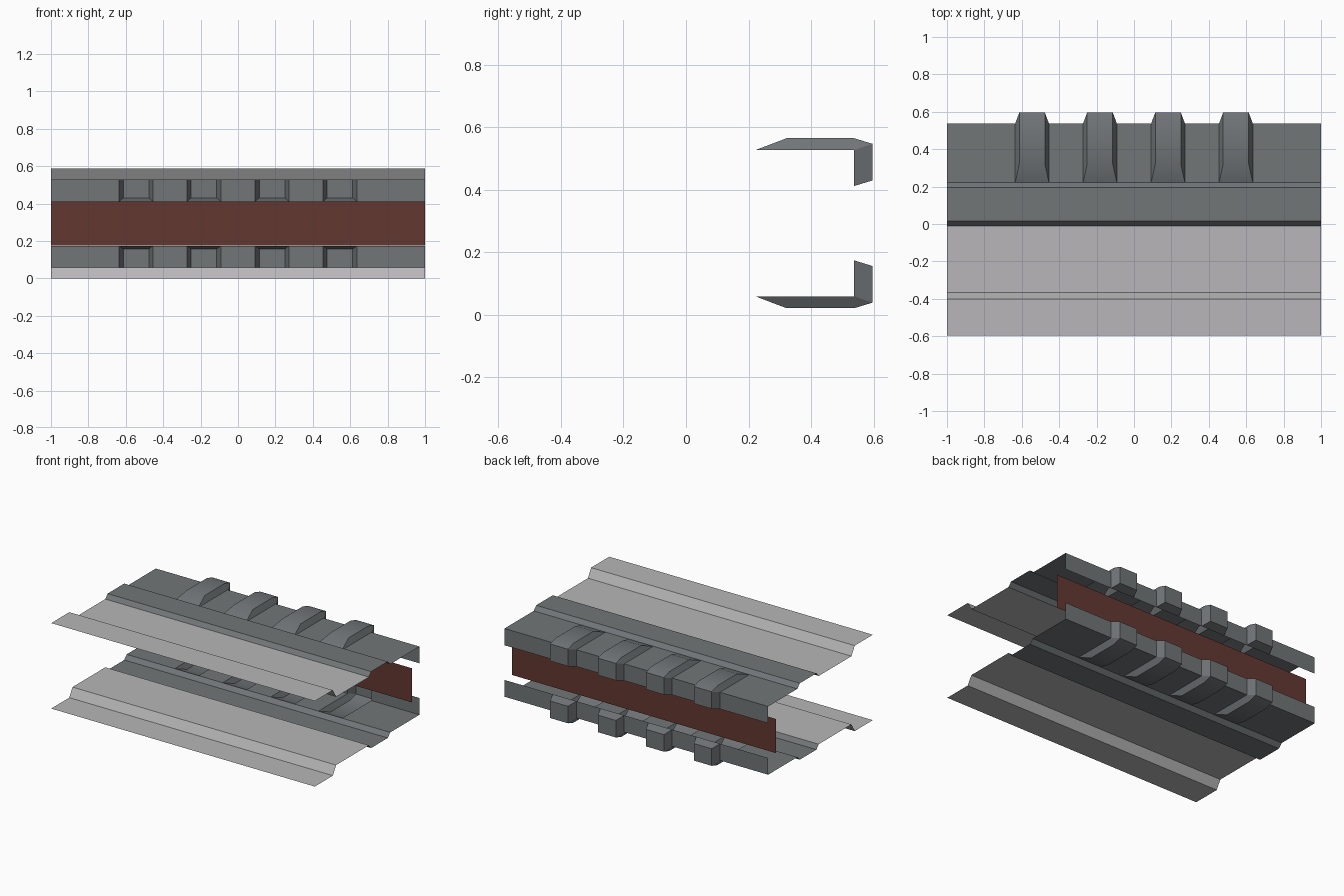
import bpy, bmesh

if "Cube" in bpy.data.objects:
    bpy.data.objects.remove(bpy.data.objects["Cube"])

MID = 0.293          # height of the horizontal mirror plane
RIBS = (-0.545, -0.182, 0.182, 0.545)
HW, HW_TOP = 0.09, 0.068   # rib half widths at base and crest


def material(name, rgb):
    m = bpy.data.materials.new(name)
    m.diffuse_color = (*rgb, 1)
    m.use_nodes = True
    m.node_tree.nodes["Principled BSDF"].inputs["Base Color"].default_value = m.diffuse_color
    return m


dark = material("dark grey metal", (0.165, 0.18, 0.187))
light = material("light grey metal", (0.48, 0.47, 0.48))
brown = material("rust brown", (0.127, 0.039, 0.031))


def quad(bm, pts):
    bm.faces.new([bm.verts.new((x, y, z - MID)) for x, y, z in pts])


def strip(bm, profile, x0, x1):
    """Extrude a (y, z) profile along x."""
    for (ya, za), (yb, zb) in zip(profile, profile[1:]):
        quad(bm, [(x0, ya, za), (x1, ya, za), (x1, yb, zb), (x0, yb, zb)])


def finish(bm, name, mat, mirror=True):
    bmesh.ops.remove_doubles(bm, verts=bm.verts, dist=0.0005)
    me = bpy.data.meshes.new(name)
    bm.to_mesh(me)
    bm.free()
    me.materials.append(mat)
    ob = bpy.data.objects.new(name, me)
    ob.location.z = MID
    bpy.context.collection.objects.link(ob)
    if mirror:       # upper sheet is repeated as the lower sheet
        mod = ob.modifiers.new("mirror", 'MIRROR')
        mod.use_axis = (False, False, True)
        mod.use_mirror_merge = False
    return ob


# Light front flanges with a stepped lip
bm = bmesh.new()
strip(bm, [(-0.596, 0.586), (-0.4, 0.586), (-0.365, 0.527), (-0.01, 0.527)], -1, 1)
finish(bm, "front_flange", light)

# Dark channel: raised band, then flat and rear lip with openings for the ribs
bm = bmesh.new()
strip(bm, [(-0.01, 0.527), (0.015, 0.555), (0.195, 0.555), (0.222, 0.527)], -1, 1)
edges = [-1] + [c + s for c in RIBS for s in (-HW, HW)] + [1]
for x0, x1 in zip(edges[::2], edges[1::2]):
    strip(bm, [(0.222, 0.527), (0.538, 0.527), (0.538, 0.412)], x0, x1)
finish(bm, "rear_channel", dark)

# Hollow embossed ribs wrapping over the rear corner: (y, z, half width)
bm = bmesh.new()
crest = [(0.222, 0.527, HW), (0.322, 0.565, HW_TOP), (0.538, 0.565, HW_TOP),
         (0.597, 0.547, HW_TOP), (0.597, 0.43, HW_TOP), (0.538, 0.412, HW)]
corner = (0.538, 0.527, HW)
p0, p1, p2, p3, p4, p5 = crest
for c in RIBS:
    for (ya, za, wa), (yb, zb, wb) in zip(crest, crest[1:]):
        quad(bm, [(c - wa, ya, za), (c + wa, ya, za), (c + wb, yb, zb), (c - wb, yb, zb)])
    for side in ((p0, corner, p2, p1), (corner, p3, p2), (corner, p5, p4, p3)):
        quad(bm, [(c + w, y, z) for y, z, w in side])
        quad(bm, [(c - w, y, z) for y, z, w in reversed(side)])
ribs = finish(bm, "ribs", dark)
bpy.context.view_layer.objects.active = ribs
ribs.select_set(True)
bpy.ops.object.shade_smooth_by_angle(angle=0.5)

# Brown web between the two channels
bm = bmesh.new()
quad(bm, [(-1, 0.455, 0.176), (1, 0.455, 0.176), (1, 0.455, 0.41), (-1, 0.455, 0.41)])
finish(bm, "web_panel", brown, mirror=False)
